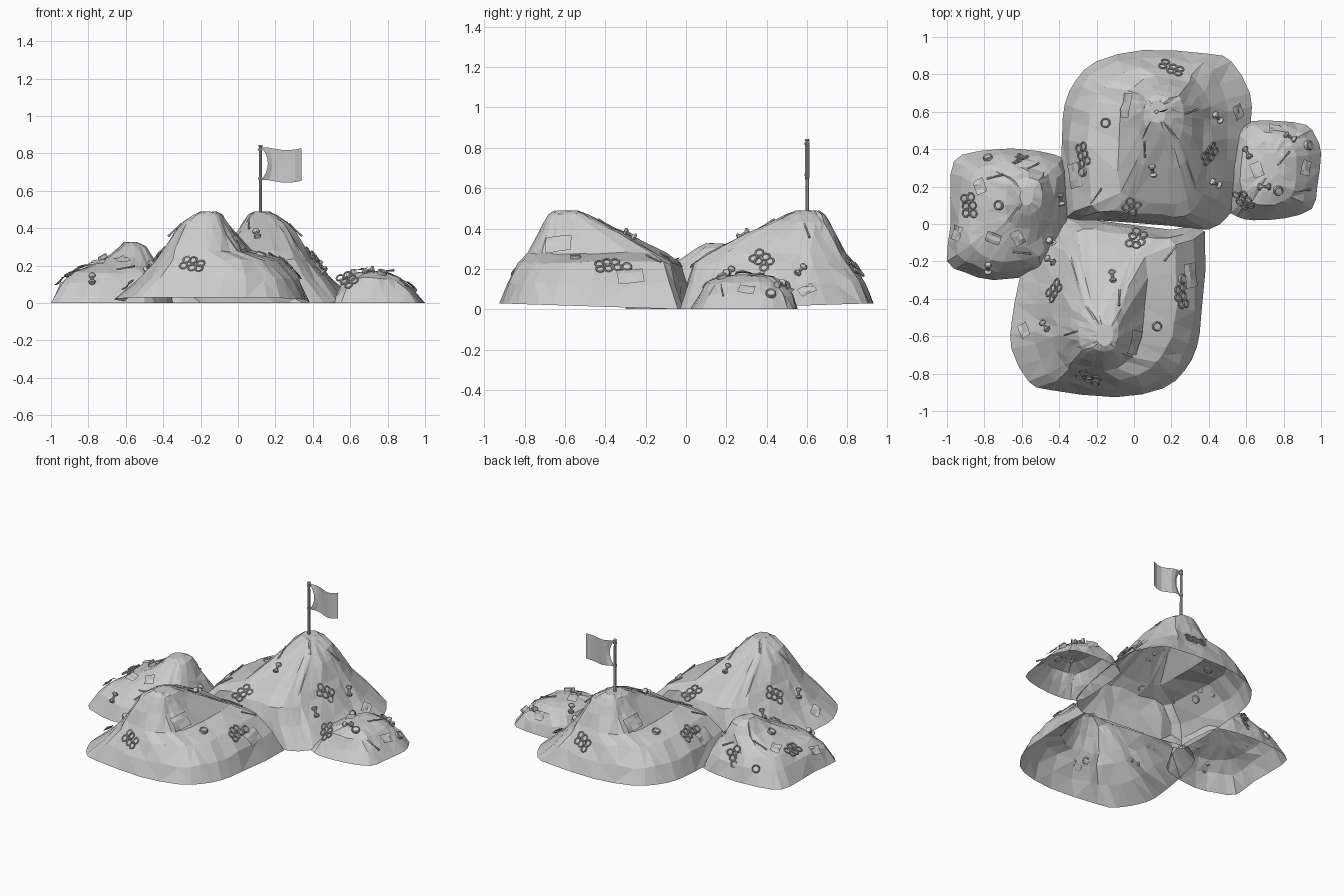
import bpy, bmesh, math, random
from mathutils import Vector, Matrix
from mathutils.bvhtree import BVHTree

random.seed(4)
cube = bpy.data.objects.get("Cube")
if cube:
    bpy.data.objects.remove(cube, do_unlink=True)

grey = bpy.data.materials.new("light_grey")
grey.use_nodes = True
tone = (0.6, 0.6, 0.6, 1)
grey.diffuse_color = tone
for node in grey.node_tree.nodes:
    if node.type == 'BSDF_PRINCIPLED':
        node.inputs["Base Color"].default_value = tone


def make(name, bm, matrix=None):
    """Turn a bmesh into a named object with the shared material."""
    mesh = bpy.data.meshes.new(name)
    bm.to_mesh(mesh)
    bm.free()
    mesh.materials.append(grey)
    obj = bpy.data.objects.new(name, mesh)
    bpy.context.collection.objects.link(obj)
    if matrix:
        obj.matrix_world = matrix


def loft(bm, loops, closed=False):
    """Bridge closed loops of points with quads."""
    rows = [[bm.verts.new(p) for p in loop] for loop in loops]
    pairs = list(zip(rows, rows[1:])) + ([(rows[-1], rows[0])] if closed else [])
    for low, high in pairs:
        n = len(low)
        for i in range(n):
            j = (i + 1) % n
            bm.faces.new((low[i], low[j], high[j], high[i]))
    return rows


def lathe(bm, profile, sides, centre=(0, 0, 0), closed=False):
    """Revolve (radius, height) points about z."""
    c = Vector(centre)
    turns = [math.tau * i / sides for i in range(sides)]
    rows = loft(bm, [[c + Vector((r * math.cos(a), r * math.sin(a), z)) for a in turns]
                     for r, z in profile], closed)
    if not closed:
        bm.faces.new(rows[0][::-1])
        bm.faces.new(rows[-1])


# --- Heaps: an outline shrunk into boxes at rising heights -----------------
def refine(points):
    pts = [Vector(p) for p in points]
    out = []
    for i, p in enumerate(pts):
        a, b, c = pts[i - 1], pts[(i + 1) % len(pts)], pts[(i + 2) % len(pts)]
        out += [p, (p + b) * 0.5625 - (a + c) * 0.0625]
    return out


def heap(name, outline, levels, rim=0, turn=0, seed=1):
    rnd = random.Random(seed)
    base = refine(outline)
    lo = [min(p[k] for p in base) for k in (0, 1)]
    hi = [max(p[k] for p in base) for k in (0, 1)]
    loops = [[(p.x, p.y, rim * max(0, p.y)) for p in base]]
    for step, (z, x0, x1, y0, y1) in enumerate(levels, 1):
        mix = 0.8 * step / len(levels)
        loop = []
        for p in base:
            u = Vector([2 * (p[k] - lo[k]) / (hi[k] - lo[k]) - 1 for k in (0, 1)])
            u = u.lerp(u.normalized(), mix)
            wobble = 0.012 * (1 - mix)
            loop.append(((x0 + x1) / 2 + u.x * (x1 - x0) / 2 + rnd.uniform(-wobble, wobble),
                         (y0 + y1) / 2 + u.y * (y1 - y0) / 2 + rnd.uniform(-wobble, wobble),
                         z + rnd.uniform(-wobble, wobble)))
        loops.append(loop)
    bm = bmesh.new()
    rows = loft(bm, loops)
    bm.faces.new(rows[-1])
    bmesh.ops.triangulate(bm, faces=[f for f in bm.faces if len(f.verts) == 4])
    bmesh.ops.rotate(bm, verts=bm.verts, matrix=Matrix.Rotation(math.radians(turn), 3, 'Z'))
    tree = BVHTree.FromBMesh(bm)
    make(name, bm)
    return tree


big_outline = [(.4, -.03), (.5, .04), (.55, .12), (.6, .35), (.625, .55), (.62, .7),
               (.52, .87), (.4, .91), (.05, .93), (-.2, .87), (-.31, .77), (-.37, .64),
               (-.385, .45), (-.38, .02), (-.2, .02), (.2, -.01)]
big_levels = [(.13, -.345, .51, .0, .885), (.23, -.25, .42, .03, .83),
              (.28, -.09, .375, .1, .79), (.375, -.01, .315, .29, .745),
              (.43, .025, .27, .41, .715), (.47, .05, .21, .49, .69),
              (.488, .08, .17, .54, .66)]
left_outline = [(-.35, 0), (-.36, .3), (-.42, .37), (-.6, .4), (-.72, .4), (-.92, .37),
                (-.98, .27), (-.98, 0), (-1, -.2), (-.9, -.26), (-.75, -.3), (-.5, -.26),
                (-.42, -.17)]
left_levels = [(.1, -.95, -.37, -.26, .37), (.16, -.89, -.4, -.2, .34),
               (.2, -.8, -.43, -.12, .31), (.25, -.69, -.46, -.03, .28),
               (.3, -.64, -.49, .05, .25), (.325, -.61, -.54, .1, .2)]
small_outline = [(.64, .02), (.8, .03), (.95, .08), (.98, .2), (1, .38), (.97, .47),
                 (.92, .53), (.78, .55), (.63, .55), (.53, .5), (.5, .3), (.49, .1), (.55, .04)]
small_levels = [(.07, .53, .94, .06, .53), (.13, .57, .87, .1, .49),
                (.16, .63, .81, .17, .44), (.17, .68, .77, .24, .38)]

front_turn = 177
rear = heap("rear_heap", big_outline, big_levels, 0.032)
front = heap("front_heap", big_outline, big_levels, 0.032, front_turn)
side = heap("side_heap", left_outline, left_levels, seed=2)
small = heap("small_heap", small_outline, small_levels, seed=3)


# --- Scraps ----------------------------------------------------------------
def ring_pack(bm):
    tube = [(.02 + .005 * math.cos(a), .005 * math.sin(a))
            for a in (math.tau * i / 6 for i in range(6))]
    for x in (-.022, .022):
        for y in (-.042, 0, .042):
            shift = [random.uniform(-.006, .006) for _ in range(3)]
            lathe(bm, tube, 10, Vector((x, y, .008)) + Vector(shift), True)


def core(bm):
    lathe(bm, [(.016, -.033), (.02, -.024), (.008, -.012), (.007, .012),
               (.02, .024), (.016, .033)], 8)
    bmesh.ops.rotate(bm, verts=bm.verts, matrix=Matrix.Rotation(math.pi / 2, 3, 'X'))
    bmesh.ops.translate(bm, verts=bm.verts, vec=(0, 0, .012))


def can(bm):
    lathe(bm, [(.022, -.012), (.026, -.008), (.026, .014), (.022, .018), (.018, .012)], 12)


def stick(bm):
    lathe(bm, [(.006, -.05), (.004, 0), (.006, .05)], 6)
    bmesh.ops.rotate(bm, verts=bm.verts, matrix=Matrix.Rotation(1.4, 3, 'Y'))
    bmesh.ops.translate(bm, verts=bm.verts, vec=(0, 0, .008))


def paper(bm, width=.03, length=.04):
    bmesh.ops.create_grid(bm, x_segments=3, y_segments=3, size=1)
    for v in bm.verts:
        v.co = (v.co.x * width, v.co.y * length, .012 + random.uniform(-.006, .008))


def sheet(bm):
    paper(bm, .045, .065)


def scatter(tree, name, build, spots, turn=0):
    """Lay copies of a scrap on a heap, aligned to its slope."""
    about = Matrix.Rotation(math.radians(turn), 3, 'Z')
    for x, y, angle in spots:
        hit, normal, _, _ = tree.ray_cast(about @ Vector((x, y, 2)), Vector((0, 0, -1)))
        if hit is None:
            continue
        spin = math.radians(angle + turn)
        across = Vector((math.cos(spin), math.sin(spin), 0))
        across = (across - normal * across.dot(normal)).normalized()
        frame = Matrix((across, normal.cross(across), normal)).transposed().to_4x4()
        bm = bmesh.new()
        build(bm)
        make(name, bm, Matrix.Translation(hit) @ frame)


for tree, turn in ((rear, 0), (front, front_turn)):
    scatter(tree, "ring_pack", ring_pack,
            [(.2, .83, 70), (.4, .38, -40), (-.27, .37, 15), (-.02, .08, -30)], turn)
    scatter(tree, "core", core, [(.44, .57, 40), (.1, .29, 10), (.43, .22, 60)], turn)
    scatter(tree, "can", can, [(-.15, .54, 0), (-.27, .28, 0)], turn)
    scatter(tree, "crumpled_sheet", sheet, [(-.03, .63, -10), (-.31, .26, 10)], turn)
    scatter(tree, "paper_scrap", paper, [(.55, .6, 20)], turn)
    scatter(tree, "stick", stick, [(.3, .6, 10), (.06, .4, 80), (-.2, .15, 50)], turn)

scatter(side, "ring_pack", ring_pack, [(-.62, .34, 80), (-.88, .1, 10)])
scatter(side, "can", can, [(-.78, .35, 0), (-.72, .1, 0)])
scatter(side, "core", core, [(-.78, -.23, 0), (-.45, -.09, 50), (-.4, .13, 10)])
scatter(side, "paper_scrap", paper, [(-.94, -.05, -15), (-.75, -.07, 70), (-.62, -.07, 30),
                                     (-.82, .2, 20)])
scatter(side, "stick", stick, [(-.55, .3, 40), (-.74, .25, 0), (-.6, -.15, 0)])
scatter(small, "ring_pack", ring_pack, [(.59, .13, 30)])
scatter(small, "core", core, [(.61, .38, 30), (.7, .2, 90), (.83, .46, 60)])
scatter(small, "can", can, [(.77, .18, 0), (.93, .42, 0)])
scatter(small, "paper_scrap", paper, [(.66, .29, 20), (.76, .5, 80), (.91, .3, -10)])
scatter(small, "stick", stick, [(.8, .35, 50), (.9, .18, 0)])

# --- Flag ------------------------------------------------------------------
bm = bmesh.new()
lathe(bm, [(.009, .45), (.008, .835), (.012, .836), (.01, .845)], 8, (.12, .6, 0))
for z in (.66, .815):
    lathe(bm, [(.012, z), (.012, z + .012)], 8, (.12, .6, 0))
make("flag_pole", bm)

bm = bmesh.new()
bmesh.ops.create_grid(bm, x_segments=6, y_segments=6, size=1)
for v in bm.verts:
    s, t = (v.co.x + 1) / 2, v.co.y
    x = .13 + .21 * s + .03 * (1 - t * t) * (1 - s) ** 3
    v.co = (x, .6 + .013 * math.sin(s * math.tau), .74 + .085 * t + .008 * math.cos(s * 5))
bmesh.ops.solidify(bm, geom=bm.faces[:], thickness=.004)
make("flag_cloth", bm)
